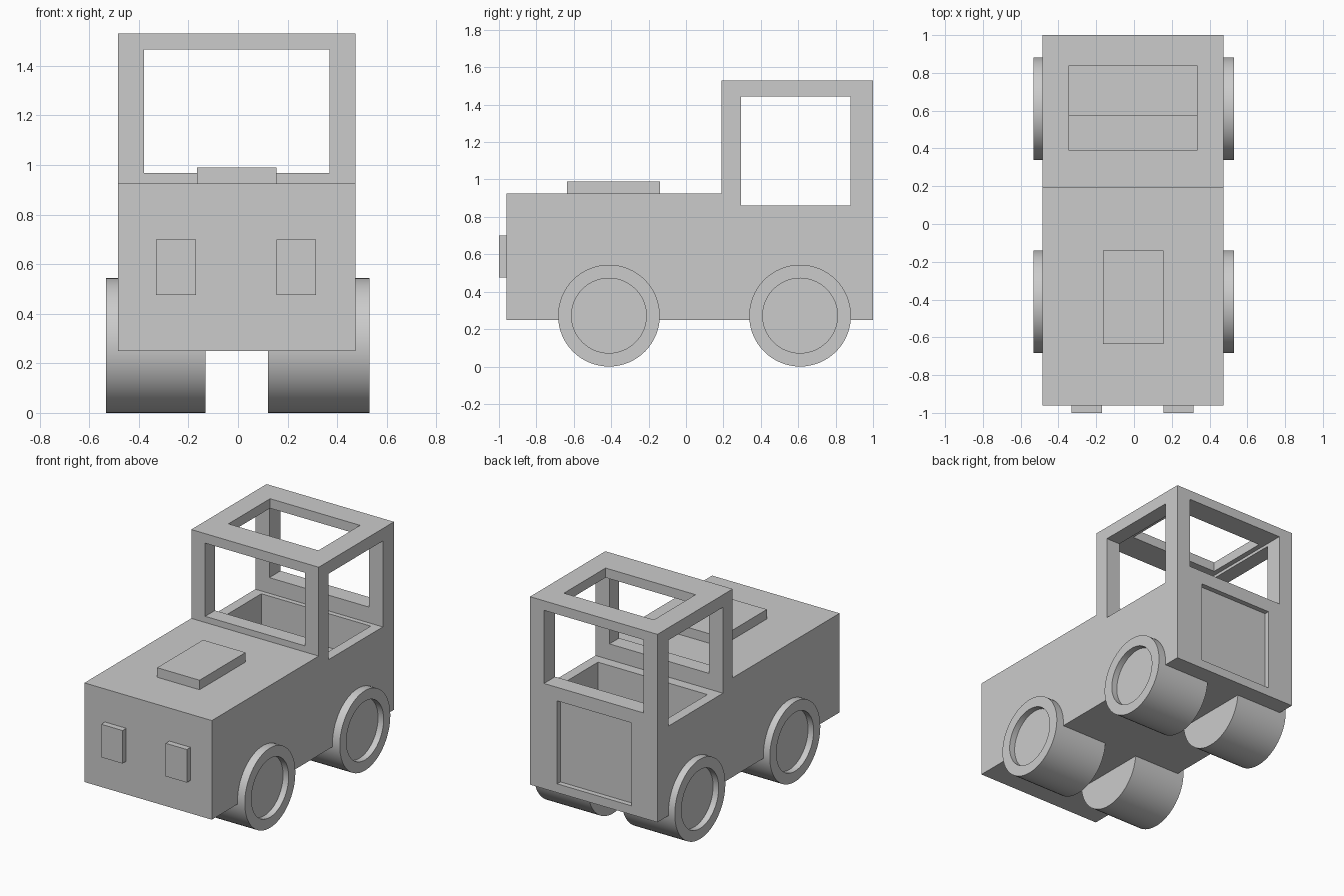
import bpy, bmesh
from math import radians
from mathutils import Matrix, Vector

if "Cube" in bpy.data.objects:
    bpy.data.objects.remove(bpy.data.objects["Cube"])


def make_object(name, bm):
    bmesh.ops.recalc_face_normals(bm, faces=bm.faces)
    mesh = bpy.data.meshes.new(name)
    bm.to_mesh(mesh)
    bm.free()
    obj = bpy.data.objects.new(name, mesh)
    bpy.context.collection.objects.link(obj)
    return obj


def box(name, x, y, z):
    bm = bmesh.new()
    bmesh.ops.create_cube(bm, size=1)
    for v in bm.verts:
        v.co = [lo + (c + 0.5) * (hi - lo) for c, (lo, hi) in zip(v.co, (x, y, z))]
    return make_object(name, bm)


def cut(target, cutter):
    cutter.hide_render = True
    mod = target.modifiers.new("cut", 'BOOLEAN')
    mod.operation = 'DIFFERENCE'
    mod.solver = 'EXACT'
    mod.object = cutter
    bpy.context.view_layer.objects.active = target
    bpy.ops.object.modifier_apply(modifier=mod.name)
    bpy.data.objects.remove(cutter, do_unlink=True)


# Body and cab: L-shaped side profile extruded across x
profile = [(-0.96, 0.25), (1.0, 0.25), (1.0, 1.53), (0.19, 1.53), (0.19, 0.925), (-0.96, 0.925)]
bm = bmesh.new()
face = bm.faces.new([bm.verts.new((-0.485, y, z)) for y, z in profile])
ext = bmesh.ops.extrude_face_region(bm, geom=[face])
side = [v for v in ext["geom"] if isinstance(v, bmesh.types.BMVert)]
bmesh.ops.translate(bm, verts=side, vec=Vector((0.96, 0, 0)))
body = make_object("body", bm)

# Openings: side windows, front/rear windows, roof, cabin well, rear door recess
openings = [
    ((-0.7, 0.7), (0.295, 0.88), (0.86, 1.445)),
    ((-0.38, 0.37), (0.1, 1.1), (0.967, 1.465)),
    ((-0.345, 0.333), (0.39, 0.838), (1.2, 1.7)),
    ((-0.417, 0.407), (0.366, 0.847), (0.555, 1.0)),
    ((-0.29, 0.27), (0.965, 1.1), (0.31, 0.875)),
]
for dims in openings:
    cut(body, box("opening_cutter", *dims))

# Seat in the cabin well
box("seat", (-0.417, 0.407), (0.575, 0.847), (0.55, 0.63))

# Hood scoop and headlights
box("hood_scoop", (-0.165, 0.155), (-0.635, -0.14), (0.92, 0.99))
for name, x in (("left", (-0.33, -0.17)), ("right", (0.155, 0.315))):
    box("headlight_" + name, x, (-1.0, -0.955), (0.475, 0.7))


# Wheel: wide cylinder with a recessed hub on its outer face
def wheel(name, inner, outer, y):
    radius, depth = 0.272, abs(outer - inner)
    bm = bmesh.new()
    bmesh.ops.create_cone(bm, cap_ends=True, segments=64, radius1=radius, radius2=radius, depth=depth)
    cap = max(bm.faces, key=lambda f: f.calc_center_median().z)
    bmesh.ops.inset_region(bm, faces=[cap], thickness=0.072)
    hub = bmesh.ops.extrude_face_region(bm, geom=[cap])
    verts = [v for v in hub["geom"] if isinstance(v, bmesh.types.BMVert)]
    bmesh.ops.translate(bm, verts=verts, vec=(0, 0, -0.042))
    if cap.is_valid:
        bmesh.ops.delete(bm, geom=[cap], context='FACES_ONLY')
    turn = Matrix.Rotation(radians(90 if outer > 0 else -90), 4, 'Y')
    move = Matrix.Translation(((inner + outer) / 2, y, radius))
    bmesh.ops.transform(bm, matrix=move @ turn, verts=bm.verts)
    obj = make_object(name, bm)
    bpy.ops.object.select_all(action='DESELECT')
    obj.select_set(True)
    bpy.context.view_layer.objects.active = obj
    bpy.ops.object.shade_smooth_by_angle(angle=radians(30))


for end, y in (("front", -0.412), ("rear", 0.61)):
    wheel(end + "_wheel_right", 0.122, 0.53, y)
    wheel(end + "_wheel_left", -0.132, -0.533, y)
